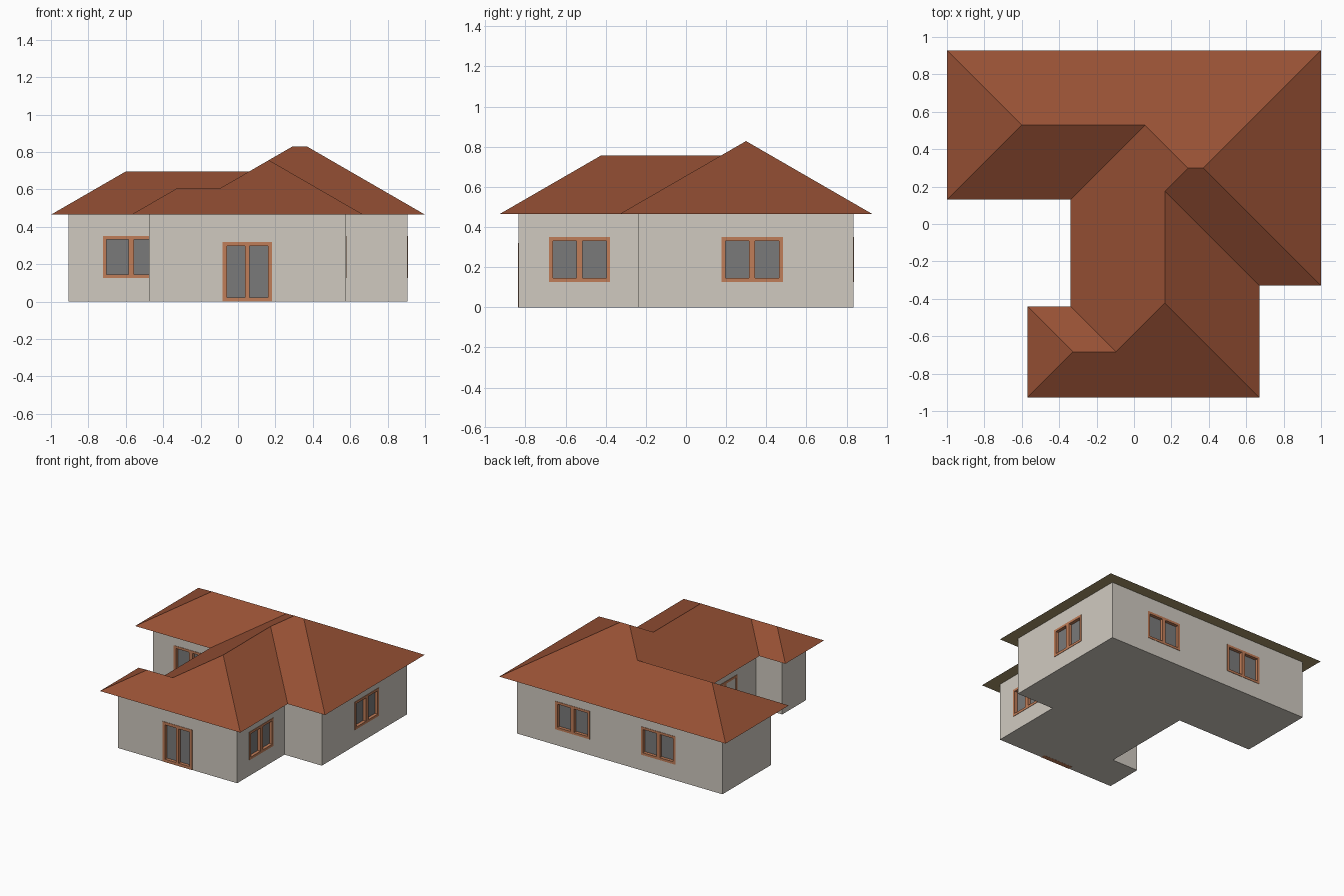
import bpy, bmesh, math
from mathutils import Vector

if "Cube" in bpy.data.objects:
    bpy.data.objects.remove(bpy.data.objects["Cube"])


def material(name, rgb):
    lin = [((c / 255 + 0.055) / 1.055) ** 2.4 for c in rgb]
    m = bpy.data.materials.new(name)
    m.diffuse_color = (*lin, 1)
    m.use_nodes = True
    m.node_tree.nodes["Principled BSDF"].inputs["Base Color"].default_value = m.diffuse_color
    return m


WALL = material("wall plaster", (208, 202, 192))
ROOF = material("roof tile", (150, 80, 52))
SOFFIT = material("soffit tan", (168, 150, 108))
FRAME = material("window frame wood", (192, 125, 88))
GLASS = material("window glass grey", (122, 122, 122))
EAVE = 0.465


def make_object(name, bm, *mats):
    bmesh.ops.recalc_face_normals(bm, faces=bm.faces)
    me = bpy.data.meshes.new(name)
    bm.to_mesh(me)
    bm.free()
    for m in mats:
        me.materials.append(m)
    ob = bpy.data.objects.new(name, me)
    bpy.context.collection.objects.link(ob)
    return ob


# Hip roof: eave corners in order, then ridge points (x, y, distance in from the eave)
eaves = [(-1, .928), (1, .928), (1, -.33), (.67, -.33), (.67, -.928),
         (-.57, -.928), (-.57, -.44), (-.34, -.44), (-.34, .13), (-1, .13)]
ridge = [(-.601, .529, .399), (.059, .529, .399), (.289, .299, .629), (.371, .299, .629),
         (.165, .175, .505), (.165, -.423, .505), (-.096, -.684, .244), (-.326, -.684, .244)]
slopes = [(1, 0, 10, 11, 12, 13), (2, 1, 13), (3, 2, 13, 12, 14), (4, 3, 14, 15),
          (5, 4, 15, 16, 17), (6, 5, 17), (7, 6, 17, 16),
          (8, 7, 16, 15, 14, 12, 11), (9, 8, 11, 10), (0, 9, 10)]
bm = bmesh.new()
v = [bm.verts.new((x, y, EAVE)) for x, y in eaves]
v += [bm.verts.new((x, y, EAVE + d * math.tan(math.radians(30)))) for x, y, d in ridge]
for s in slopes:
    bm.faces.new([v[i] for i in s])
under = bm.faces.new(v[:10])
under.material_index = 1
make_object("roof", bm, ROOF, SOFFIT)

# Walls: the eave outline moved inwards, extruded up to the eave
inset = 0.093
outline = []
n = len(eaves)
for i, p in enumerate(eaves):
    p = Vector(p)
    a = (p - Vector(eaves[i - 1])).normalized()
    b = (Vector(eaves[(i + 1) % n]) - p).normalized()
    # inward normals of a clockwise outline
    outline.append(p + inset * (Vector((a.y, -a.x)) + Vector((b.y, -b.x))))
bm = bmesh.new()
base = bm.faces.new([bm.verts.new((p.x, p.y, 0)) for p in outline])
top = bmesh.ops.extrude_face_region(bm, geom=[base])["geom"]
for e in top:
    if isinstance(e, bmesh.types.BMVert):
        e.co.z = EAVE
if base.is_valid and len(bm.faces) == n + 1:   # keep the floor closed
    bm.faces.new([w for w in bm.verts if w.co.z == 0])
walls = make_object("walls", bm, WALL)


def box(bm, centre, normal, u0, u1, d0, d1, z0, z1):
    """Box in wall coordinates: u along the wall, d outwards, z up."""
    c, nrm = Vector(centre), Vector(normal)
    t = Vector((-nrm.y, nrm.x))
    m = bmesh.ops.create_cube(bm, size=1)["verts"]
    for w in m:
        u = u1 if w.co.x > 0 else u0
        d = d1 if w.co.y > 0 else d0
        z = z1 if w.co.z > 0 else z0
        q = c + t * u + nrm * d
        w.co = (q.x, q.y, z)


cutters = bmesh.new()


def opening(name, centre, normal, width, z0, z1, bar=0.019, mullion=0.03):
    h = width / 2
    low = -0.03 if z0 <= 0 else z0
    box(cutters, centre, normal, -h, h, -0.035, 0.03, low, z1)
    # frame bars and middle post
    f = bmesh.new()
    d = (-0.034, 0.003)
    box(f, centre, normal, -h, -h + bar, *d, z0, z1)
    box(f, centre, normal, h - bar, h, *d, z0, z1)
    box(f, centre, normal, -h + bar, h - bar, *d, z0, z0 + bar)
    box(f, centre, normal, -h + bar, h - bar, *d, z1 - bar, z1)
    box(f, centre, normal, -mullion / 2, mullion / 2, *d, z0 + bar, z1 - bar)
    make_object(name + "_frame", f, FRAME)
    # recessed panes
    g = bmesh.new()
    for a, b in ((-h + bar, -mullion / 2), (mullion / 2, h - bar)):
        box(g, centre, normal, a, b, -0.03, -0.022, z0 + bar, z1 - bar)
    make_object(name + "_glass", g, GLASS)


Y, X = 0.835, 0.907
opening("front_door", (.05, -Y), (0, -1), .265, 0, .32, .023, .025)
windows = {
    "front_wing_window": ((-.57, .223), (0, -1)),
    "right_front_window": ((.577, -.53), (1, 0)),
    "right_back_window": ((X, .33), (1, 0)),
    "back_window_right": ((.417, Y), (0, 1)),
    "back_window_left": ((-.34, Y), (0, 1)),
    "left_window": ((-.247, -.14), (-1, 0)),
}
for name, (c, nrm) in windows.items():
    opening(name, c, nrm, .305, .126, .35)

# Cut the openings out of the walls
cutter = make_object("opening_cutter", cutters)
cutter.hide_render = True
cutter.hide_set(True)
mod = walls.modifiers.new("openings", 'BOOLEAN')
mod.operation = 'DIFFERENCE'
mod.solver = 'EXACT'
mod.object = cutter
